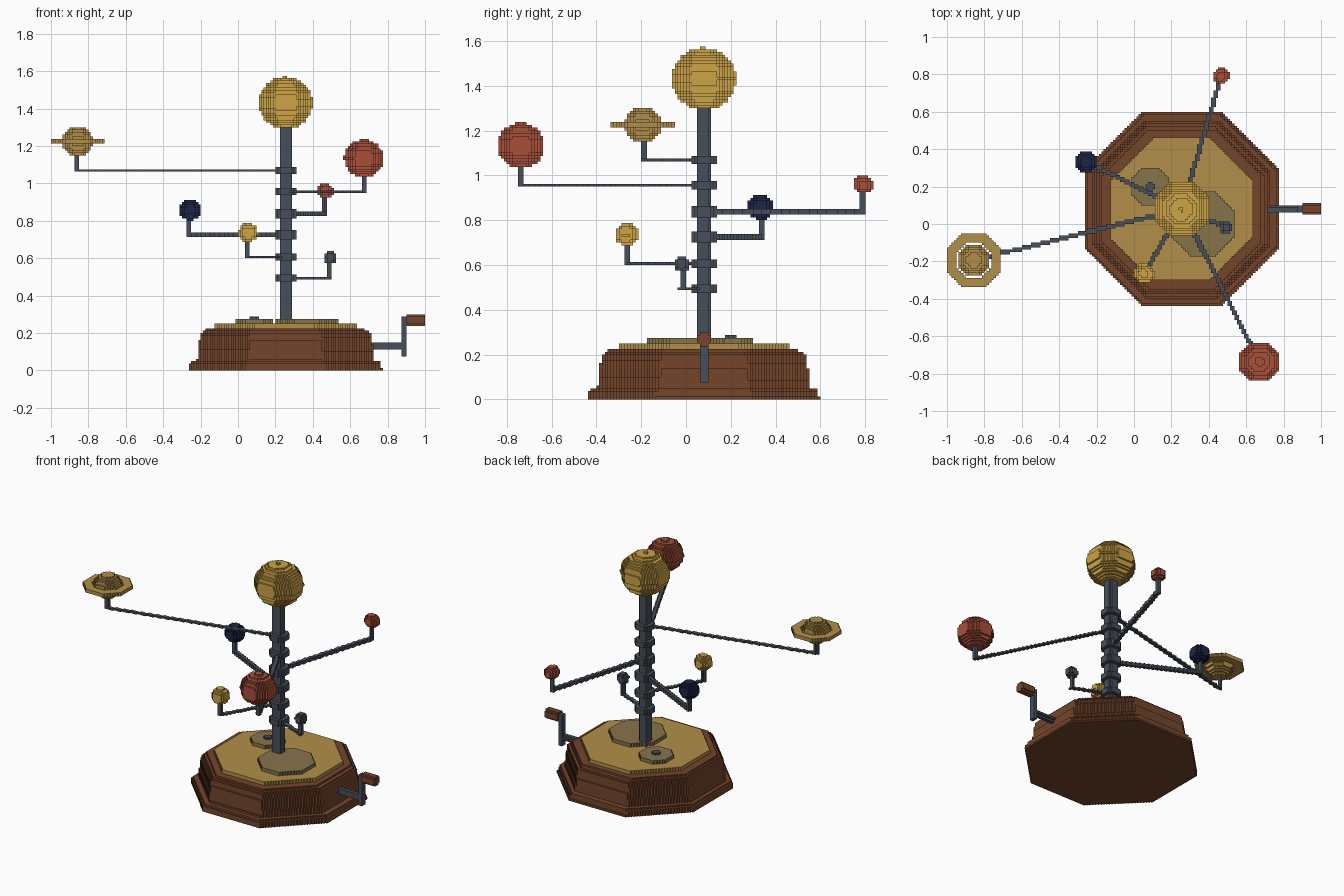
import bpy
import math
from math import floor, ceil, cos, sin, pi

old = bpy.data.objects.get("Cube")
if old:
    bpy.data.objects.remove(old, do_unlink=True)

CELL = 0.0125          # block size
CX, CY = 0.255, 0.08   # pillar position


def material(name, hex_code):
    """Flat material from an sRGB hex colour."""
    srgb = [int(hex_code[i:i + 2], 16) / 255 for i in (0, 2, 4)]
    col = [((c + 0.055) / 1.055) ** 2.4 for c in srgb] + [1.0]
    mat = bpy.data.materials.new(name)
    mat.use_nodes = True
    mat.diffuse_color = col
    mat.node_tree.nodes["Principled BSDF"].inputs["Base Color"].default_value = col
    return mat


WOOD = material("walnut wood", "74452B")
BRASS = material("brass", "B28F49")
SUN = material("bright gold", "CDA446")
GEAR = material("dull brass", "86744A")
STEEL = material("dark steel", "464F5A")
NAVY = material("navy blue", "1C2648")
RUST = material("rust red", "A8503A")


def blocks(name, mat, lo, hi, inside):
    """Fill a solid with cubic cells and keep only its outer faces."""
    spans = [range(floor(a / CELL) - 1, ceil(b / CELL) + 2) for a, b in zip(lo, hi)]
    cells = {(i, j, k) for i in spans[0] for j in spans[1] for k in spans[2]
             if inside((i + .5) * CELL, (j + .5) * CELL, (k + .5) * CELL)}
    verts, faces = {}, []
    for cell in cells:
        for axis in range(3):
            for side in (0, 1):
                near = list(cell)
                near[axis] += 2 * side - 1
                if tuple(near) in cells:
                    continue
                u, v = (axis + 1) % 3, (axis + 2) % 3
                quad = []
                for du, dv in ((0, 0), (1, 0), (1, 1), (0, 1)):
                    p = list(cell)
                    p[axis] += side
                    p[u] += du
                    p[v] += dv
                    quad.append(verts.setdefault(tuple(p), len(verts)))
                faces.append(quad if side else quad[::-1])
    mesh = bpy.data.meshes.new(name)
    mesh.from_pydata([[c * CELL for c in p] for p in verts], [], faces)
    mesh.materials.append(mat)
    obj = bpy.data.objects.new(name, mesh)
    bpy.context.collection.objects.link(obj)
    return obj


def octagon(a, b):
    """Distance from the axis measured to the flats of an octagon."""
    a, b = abs(a), abs(b)
    return max(a, b, (a + b) * math.sqrt(.5))


def width_at(profile, h):
    for (h0, r0), (h1, r1) in zip(profile, profile[1:]):
        if h0 <= h <= h1:
            return r0 + (r1 - r0) * (h - h0) / (h1 - h0)
    return -1


def turned(name, mat, x, y, profile, hole=0):
    """Eight-sided solid around a vertical axis; profile is (height, width)."""
    r = max(p[1] for p in profile)
    blocks(name, mat, (x - r, y - r, profile[0][0]), (x + r, y + r, profile[-1][0]),
           lambda a, b, c: hole <= octagon(a - x, b - y) <= width_at(profile, c))


def disc(name, mat, x, y, z0, z1, r, hole=0):
    turned(name, mat, x, y, [(z0, r), (z1, r)], hole)


def ball(name, mat, x, y, z, r):
    rings = [(z - r * cos(i * pi / 8), 1.03 * r * sin(i * pi / 8)) for i in range(9)]
    turned(name, mat, x, y, rings)


def rod_x(name, mat, x0, x1, z, r):
    """Eight-sided rod along x at the pillar's depth."""
    blocks(name, mat, (x0, CY - r, z - r), (x1, CY + r, z + r),
           lambda a, b, c: x0 <= a <= x1 and octagon(b - CY, c - z) <= r)


def arm(name, x, y, z, r=.012):
    """Horizontal bar from the pillar to a planet."""
    dx, dy = x - CX, y - CY
    length = math.hypot(dx, dy)
    dx, dy = dx / length, dy / length

    def inside(a, b, c):
        a, b = a - CX, b - CY
        return (0 <= a * dx + b * dy <= length + r and abs(b * dx - a * dy) <= r
                and abs(c - z) <= .0095)
    blocks(name, STEEL, (min(x, CX) - r, min(y, CY) - r, z - r),
           (max(x, CX) + r, max(y, CY) + r, z + r), inside)


# Stepped wooden base and brass deck
turned("base", WOOD, CX, CY, [(0, .515), (.04, .512), (.055, .475), (.12, .466),
                              (.2, .456), (.213, .43), (.228, .42)])
disc("deck_plate", BRASS, CX, CY, .215, .25, .38)

# Gears lying on the deck
for name, x, y, r, top in (("small_gear", .087, .2, .105, .29),
                           ("large_gear", .37, 0, .17, .28)):
    disc(name, GEAR, x, y, .25, .27, r)
    disc(name + "_hub", STEEL, x, y, .26, top, .024)

# Hand crank
rod_x("crank_shaft", STEEL, .68, .9, .131, .017)
blocks("crank_arm", STEEL, (.87, .05, .08), (.91, .1, .29),
       lambda a, b, c: .876 < a < .904 and abs(b - CY) < .02 and .08 < c < .285)
rod_x("crank_handle", WOOD, .9, 1, .268, .03)

# Pillar topped by the sun
disc("pillar", STEEL, CX, CY, .24, 1.32, .036)
ball("sun", SUN, CX, CY, 1.43, .141)

# Planets: name, material, x, y, height, radius, arm height
planets = (
    ("grey_planet", STEEL, .492, -.018, .604, .035, .493),
    ("gold_planet", SUN, .055, -.266, .737, .051, .607),
    ("blue_planet", NAVY, -.257, .333, .858, .057, .725),
    ("red_planet", RUST, .467, .792, .96, .043, .84),
    ("giant_planet", RUST, .672, -.737, 1.133, .103, .956),
    ("ringed_planet", BRASS, -.857, -.193, 1.225, .08, 1.07),
)
for name, mat, x, y, z, r, arm_z in planets:
    disc(name + "_collar", STEEL, CX, CY, arm_z - .022, arm_z + .022, .056)
    arm(name + "_arm", x, y, arm_z)
    disc(name + "_post", STEEL, x, y, arm_z - .009, z - r * .7, .012)
    ball(name, mat, x, y, z, r)

# Ring of the ringed planet
disc("planet_ring", BRASS, -.857, -.193, 1.212, 1.237, .143, .093)
